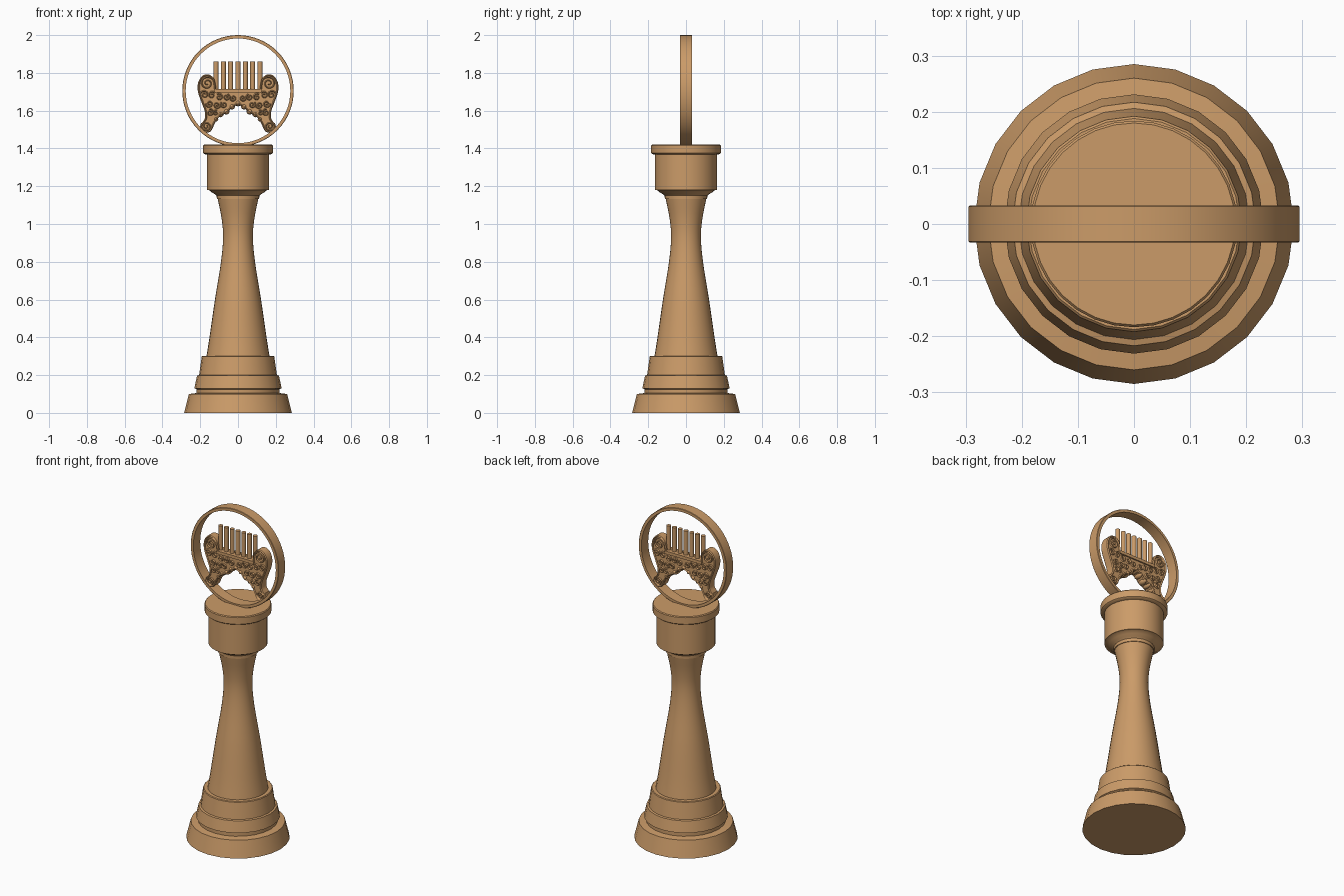
import bpy, bmesh, math
from mathutils import Vector, Matrix

if "Cube" in bpy.data.objects:
    bpy.data.objects.remove(bpy.data.objects["Cube"])

bronze = bpy.data.materials.new("warm_bronze")
bronze.diffuse_color = (0.60, 0.33, 0.14, 1)
bronze.use_nodes = True
bronze.node_tree.nodes["Principled BSDF"].inputs["Base Color"].default_value = bronze.diffuse_color


def finish(name, bm, angle=35):
    """Turn a bmesh into a shaded object."""
    bmesh.ops.recalc_face_normals(bm, faces=bm.faces)
    me = bpy.data.meshes.new(name)
    bm.to_mesh(me)
    bm.free()
    me.materials.append(bronze)
    ob = bpy.data.objects.new(name, me)
    bpy.context.collection.objects.link(ob)
    bpy.ops.object.select_all(action='DESELECT')
    ob.select_set(True)
    bpy.context.view_layer.objects.active = ob
    bpy.ops.object.shade_smooth_by_angle(angle=math.radians(angle))
    return ob


def smooth_path(pts, n=4):
    """Catmull-Rom curve through an open list of 2D points."""
    p = [Vector(q) for q in pts]
    p = [2 * p[0] - p[1]] + p + [2 * p[-1] - p[-2]]
    out = []
    for a, b, c, d in zip(p, p[1:], p[2:], p[3:]):
        for i in range(n):
            t = i / n
            out.append(0.5 * (2 * b + (c - a) * t + (2 * a - 5 * b + 4 * c - d) * t * t
                              + (3 * b - a - 3 * c + d) * t ** 3))
    return out + [p[-2]]


def lathe(name, profile, sides=24):
    """Revolve an (r, z) profile and cap both ends."""
    bm = bmesh.new()
    rings = [[bm.verts.new((r * math.cos(k * math.tau / sides), r * math.sin(k * math.tau / sides), z))
              for k in range(sides)] for r, z in profile]
    for a, b in zip(rings, rings[1:]):
        for k in range(sides):
            j = (k + 1) % sides
            bm.faces.new((a[k], a[j], b[j], b[k]))
    bm.faces.new(rings[0][::-1])
    bm.faces.new(rings[-1])
    return finish(name, bm)


def ribbon(bm, pts, w0, w1, half_depth):
    """Bar of tapering width along an x-z path, with a raised ridge on front and back."""
    secs = []
    for i, p in enumerate(pts):
        t = (pts[min(i + 1, len(pts) - 1)] - pts[max(i - 1, 0)]).normalized()
        nrm = Vector((-t.y, t.x)) * (w0 + (w1 - w0) * i / (len(pts) - 1)) / 2
        sec = [(1, -0.8), (0, -1), (-1, -0.8), (-1, 0.8), (0, 1), (1, 0.8)]
        secs.append([bm.verts.new((p.x + s * nrm.x, d * half_depth, p.y + s * nrm.y)) for s, d in sec])
    for a, b in zip(secs, secs[1:]):
        for k in range(6):
            bm.faces.new((a[k], a[k - 1], b[k - 1], b[k]))
    bm.faces.new(secs[0])
    bm.faces.new(secs[-1][::-1])


def spiral(cx, cz, r, start, turns):
    """Points of an inward spiral; the sign of turns sets the direction."""
    n = int(abs(turns) * 16)
    return [Vector((cx + r * (1 - 0.85 * i / n) * math.cos(start + turns * math.tau * i / n),
                    cz + r * (1 - 0.85 * i / n) * math.sin(start + turns * math.tau * i / n)))
            for i in range(n + 1)]


def mirror(bm):
    """Copy the right half of the emblem to the left."""
    d = bmesh.ops.duplicate(bm, geom=bm.verts[:] + bm.edges[:] + bm.faces[:])
    for v in d["geom"]:
        if isinstance(v, bmesh.types.BMVert):
            v.co.x *= -1


# Stepped base, waisted shaft and capital
lathe("stepped_base", [(.285, 0), (.26, .10), (.22, .105), (.22, .125), (.231, .13), (.217, .197),
                       (.206, .20), (.192, .298), (.188, .302)])
shaft = smooth_path([(.167, .30), (.151, .40), (.122, .60), (.09, .80), (.079, .93),
                     (.087, 1.03), (.108, 1.135)])
lathe("shaft", shaft, 32)
lathe("capital", [(.112, 1.132), (.113, 1.15), (.122, 1.158), (.138, 1.167), (.15, 1.178), (.163, 1.18),
                  (.163, 1.367), (.178, 1.37), (.184, 1.375), (.184, 1.415), (.18, 1.42)], 32)

# Upright hoop
CZ, N = 1.705, 64
bm = bmesh.new()
loops = [[bm.verts.new((r * math.cos(k * math.tau / N), y, CZ + r * math.sin(k * math.tau / N)))
          for r, y in ((.295, -.031), (.295, .031), (.293, .033), (.277, .033), (.277, -.033), (.293, -.033))]
         for k in range(N)]
for i in range(N):
    a, b = loops[i], loops[(i + 1) % N]
    for k in range(6):
        bm.faces.new((a[k], a[k - 1], b[k - 1], b[k]))
finish("hoop", bm)

# Emblem plate: two wings joined under an arch
outer = smooth_path([(.12, 1.71), (.124, 1.74), (.132, 1.768), (.157, 1.787), (.187, 1.78), (.207, 1.745),
                     (.207, 1.70), (.19, 1.65), (.172, 1.60), (.17, 1.56), (.188, 1.53), (.2, 1.505),
                     (.177, 1.488), (.147, 1.495), (.132, 1.525)])
arch = smooth_path([(.132, 1.525), (.115, 1.555), (.09, 1.58), (.06, 1.592), (.035, 1.62), (0, 1.637)])
half = outer + arch[1:]
outline = half + [Vector((-p.x, p.y)) for p in reversed(half[:-1])]
bm = bmesh.new()
face = bm.faces.new([bm.verts.new((p.x, -.022, p.y)) for p in outline])
ext = bmesh.ops.extrude_face_region(bm, geom=[face])
bmesh.ops.translate(bm, vec=(0, .044, 0), verts=[v for v in ext["geom"] if isinstance(v, bmesh.types.BMVert)])
if face.is_valid is False or len([f for f in bm.faces if len(f.verts) > 4]) < 2:
    bm.faces.new([v for v in bm.verts if v.co.y < 0])
bmesh.ops.triangulate(bm, faces=[f for f in bm.faces if len(f.verts) > 4])
finish("emblem_plate", bm)

# Raised border and scrollwork, seen on both faces
bm = bmesh.new()
ribbon(bm, outer, .010, .010, .029)
ribbon(bm, arch, .009, .009, .029)
for cx, cz, r, start, turns in (
        (.163, 1.745, .036, 2.6, -1.75), (.168, 1.518, .028, 0.6, -1.75),
        (.178, 1.685, .022, 0.3, 1.4), (.138, 1.682, .020, 2.5, -1.4),
        (.100, 1.672, .019, 1.0, 1.4), (.152, 1.637, .020, 0.0, -1.4),
        (.112, 1.630, .019, 3.0, 1.4), (.148, 1.590, .019, 1.5, 1.4),
        (.075, 1.632, .018, 0.8, -1.4), (.062, 1.672, .018, 2.0, 1.4),
        (.025, 1.667, .018, 0.5, -1.4), (.118, 1.588, .014, 2.0, -1.3)):
    ribbon(bm, spiral(cx, cz, r, start, turns), .009, .005, .029)
mirror(bm)
finish("scrollwork", bm, 25)

# Rounded lobes along the arch
bm = bmesh.new()
for x, z, r in ((0, 1.64, .017), (.032, 1.622, .016), (.062, 1.596, .017), (.092, 1.580, .015), (.117, 1.555, .013)):
    for s in ((1, -1) if x else (1,)):
        m = Matrix.Translation((s * x, 0, z)) @ Matrix.Diagonal((r, .031, r, 1))
        bmesh.ops.create_uvsphere(bm, u_segments=14, v_segments=10, radius=1, matrix=m)
finish("arch_lobes", bm)

# Rail and row of pipes
bm = bmesh.new()
bmesh.ops.create_cube(bm, size=1, matrix=Matrix.Translation((0, 0, 1.706)) @ Matrix.Diagonal((.25, .06, .018, 1)))
finish("pipe_rail", bm)
for i in range(7):
    bm = bmesh.new()
    bmesh.ops.create_cone(bm, cap_ends=True, segments=16, radius1=.0132, radius2=.0132, depth=.155,
                          matrix=Matrix.Translation(((i - 3) * .0388, 0, 1.7825)))
    finish(f"pipe_{i + 1}", bm)
